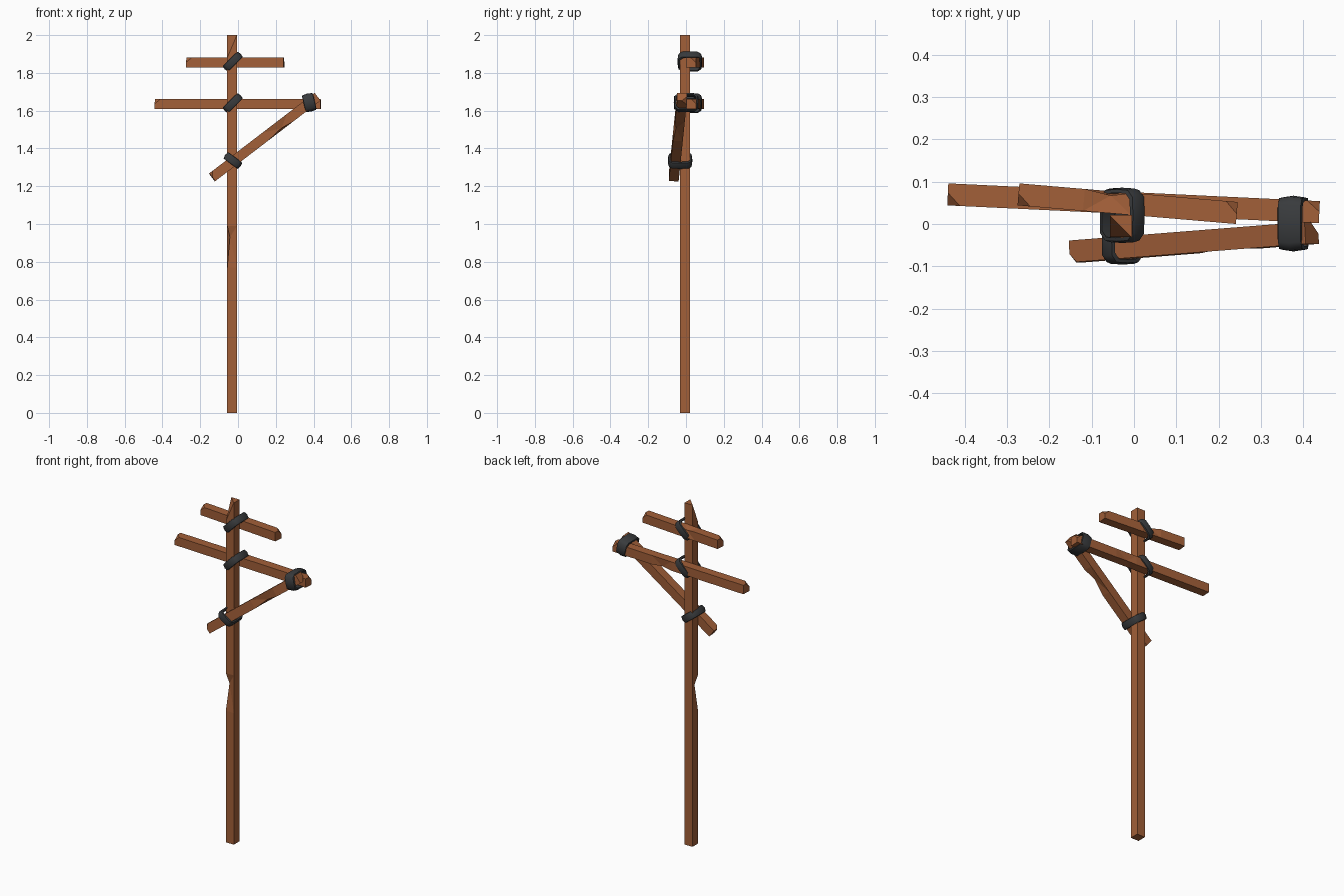
import bpy, bmesh, math
from mathutils import Vector

if "Cube" in bpy.data.objects:
    bpy.data.objects.remove(bpy.data.objects["Cube"])


def material(name, color):
    m = bpy.data.materials.new(name)
    m.diffuse_color = (*color, 1)
    m.use_nodes = True
    m.node_tree.nodes["Principled BSDF"].inputs["Base Color"].default_value = m.diffuse_color
    return m


WOOD = material("wood", (0.36, 0.115, 0.04))
CLOTH = material("dark_binding", (0.04, 0.043, 0.046))
H = 0.026  # half thickness of every timber
CORNERS = [(-1, -1), (1, -1), (1, 1), (-1, 1)]


def finish(bm, name, mat):
    bmesh.ops.recalc_face_normals(bm, faces=bm.faces)
    me = bpy.data.meshes.new(name)
    bm.to_mesh(me)
    bm.free()
    me.materials.append(mat)
    ob = bpy.data.objects.new(name, me)
    bpy.context.collection.objects.link(ob)
    return ob


def timber(name, p0, p1, dent, chips):
    """Square timber. dent = (corner, start, mid, end, depth);
    chips = (end, corner, size across u, size across v, size along)."""
    p0, p1 = Vector(p0), Vector(p1)
    d = (p1 - p0).normalized()
    v = (Vector((0, 1, 0)) - d * d.y).normalized()
    u = v.cross(d)
    bm = bmesh.new()
    corner, *ts, depth = dent
    rings = []
    for i, t in enumerate([0, *ts, 1]):
        ring = []
        for k, (a, b) in enumerate(CORNERS):
            h = H - depth if (i == 2 and k == corner) else H
            ring.append(bm.verts.new(p0.lerp(p1, t) + u * a * h + v * b * h))
        rings.append(ring)
    for r, s in zip(rings, rings[1:]):
        for k in range(4):
            bm.faces.new((r[k], r[(k + 1) % 4], s[(k + 1) % 4], s[k]))
    bm.faces.new(rings[0])
    bm.faces.new(rings[-1])
    bmesh.ops.triangulate(bm, faces=[f for f in bm.faces if rings[2][corner] in f.verts])
    # slice off broken end corners
    for end, k, cu, cv, cl in chips:
        a, b = CORNERS[k]
        out = d if end else -d
        co = (p1 if end else p0) + u * a * H + v * b * H - out * cl
        no = (u * a / cu + v * b / cv + out / cl).normalized()
        bmesh.ops.bisect_plane(bm, geom=bm.verts[:] + bm.edges[:] + bm.faces[:],
                               plane_co=co, plane_no=no, clear_outer=True)
        bmesh.ops.holes_fill(bm, edges=[e for e in bm.edges if e.is_boundary])
    return finish(bm, name, WOOD)


def lashing(name, x, z, angle, half, front, back, width):
    """Cloth band looped in the plane of y and a tilted direction in xz."""
    u = Vector((math.cos(angle), 0, math.sin(angle)))
    w = Vector((-u.z, 0, u.x))
    mid = (front + back) / 2
    c, f = Vector((x, mid, z)), (back - front) / 2
    loop = [(-0.7, -1), (0, -1.03), (0.7, -1), (1, -0.72), (1.02, 0), (1, 0.72),
            (0.7, 1), (0, 1.03), (-0.7, 1), (-1, 0.72), (-1.02, 0), (-1, -0.72)]
    profile = [(-1, -0.01), (-0.92, -0.002), (0, 0.002), (0.92, -0.002), (1, -0.01)]
    bm = bmesh.new()
    rings = []
    for a, b in loop:
        ring = []
        for s, o in profile:
            ring.append(bm.verts.new(c + u * a * (half + o) + Vector((0, b * (f + o), 0))
                                     + w * s * width / 2))
        rings.append(ring)
    n = len(profile)
    for i, r in enumerate(rings):
        q = rings[(i + 1) % len(rings)]
        for k in range(n):
            bm.faces.new((r[k], r[(k + 1) % n], q[(k + 1) % n], q[k]))
    ob = finish(bm, name, CLOTH)
    bpy.ops.object.select_all(action='DESELECT')
    bpy.context.view_layer.objects.active = ob
    ob.select_set(True)
    bpy.ops.object.shade_smooth_by_angle(angle=math.radians(50))


# timbers
timber("post", (-0.031, -0.005, 0), (-0.031, -0.005, 2),
       (0, 0.385, 0.465, 0.495, 0.014), [(1, 0, 0.051, 0.051, 0.12)])
timber("upper_crossbar", (-0.273, 0.07, 1.855), (0.243, 0.026, 1.855),
       (3, 0.3, 0.42, 0.52, 0.01),
       [(0, 0, 0.025, 0.028, 0.03), (1, 3, 0.025, 0.028, 0.028)])
timber("lower_crossbar", (-0.44, 0.07, 1.635), (0.438, 0.028, 1.635),
       (2, 0.55, 0.62, 0.7, 0.006),
       [(0, 0, 0.025, 0.03, 0.03), (1, 3, 0.025, 0.025, 0.03)])
timber("brace", (-0.137, -0.065, 1.247), (0.42, -0.021, 1.673),
       (1, 0.5, 0.64, 0.74, 0.01),
       [(0, 0, 0.025, 0.02, 0.02), (1, 2, 0.028, 0.028, 0.03)])

# cloth lashings at the joints
for part, z in (("upper", 1.86), ("lower", 1.64)):
    lashing(part + "_crossbar_lashing", -0.028, z, math.radians(45), 0.056, -0.041, 0.082, 0.042)
lashing("brace_post_lashing", -0.027, 1.336, math.radians(-37), 0.048, -0.092, 0.03, 0.042)
lashing("brace_end_lashing", 0.377, 1.643, math.radians(-77), 0.046, -0.061, 0.063, 0.06)
